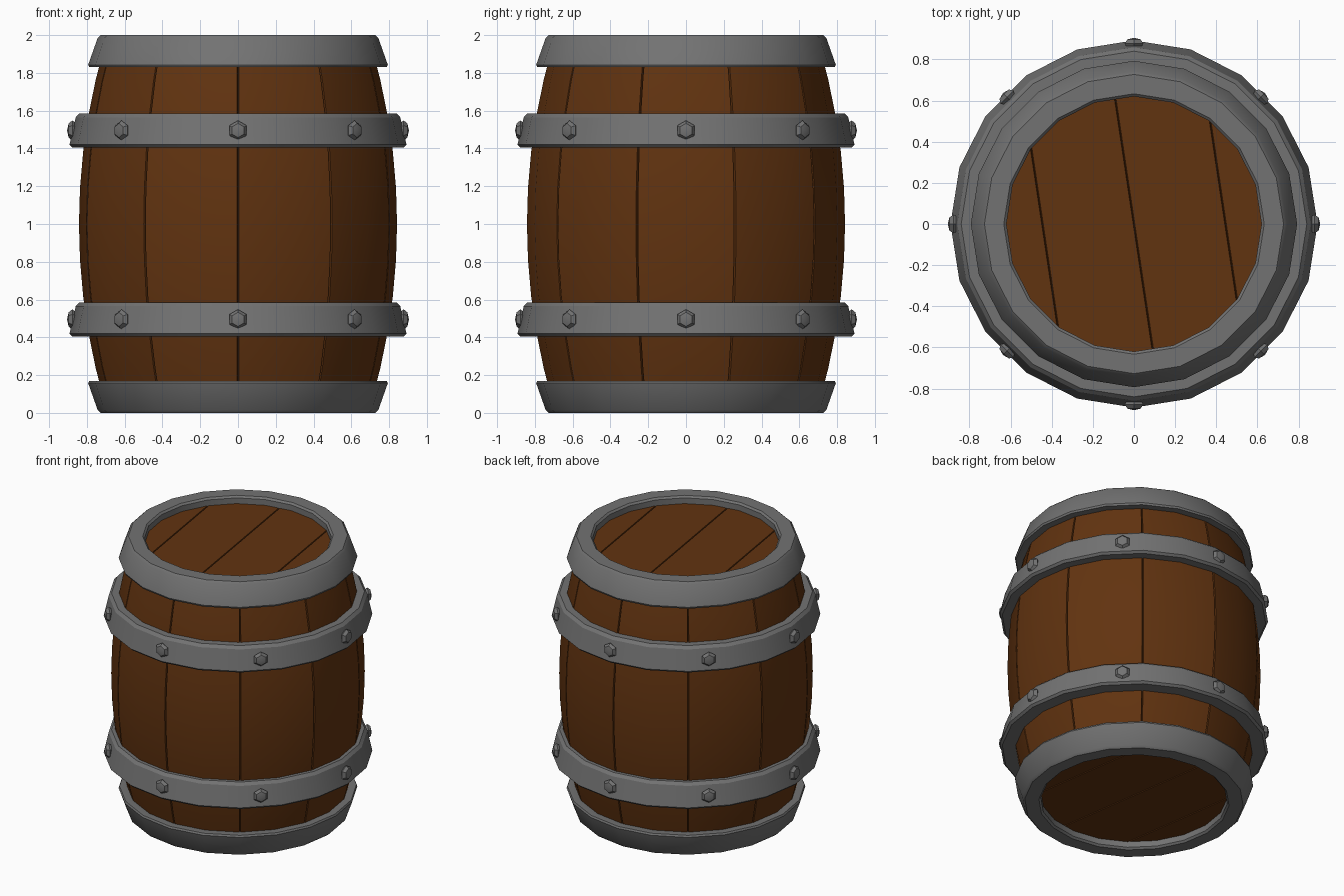
import bpy, bmesh
from math import sin, cos, pi, radians
from mathutils import Matrix, Vector

if "Cube" in bpy.data.objects:
    bpy.data.objects.remove(bpy.data.objects["Cube"], do_unlink=True)

SIDES = 20
STAVES = 10


def material(name, color):
    m = bpy.data.materials.new(name)
    m.use_nodes = True
    m.diffuse_color = color
    m.node_tree.nodes["Principled BSDF"].inputs["Base Color"].default_value = color
    return m


wood = material("brown wood", (0.12, 0.033, 0.005, 1))
iron = material("grey iron", (0.17, 0.17, 0.17, 1))


def finish(name, bm, mat, angle=30):
    """Turn a bmesh into a smooth-shaded object with sharp creases."""
    mesh = bpy.data.meshes.new(name)
    bm.to_mesh(mesh)
    bm.free()
    mesh.materials.append(mat)
    ob = bpy.data.objects.new(name, mesh)
    bpy.context.scene.collection.objects.link(ob)
    bpy.ops.object.select_all(action="DESELECT")
    ob.select_set(True)
    bpy.context.view_layer.objects.active = ob
    bpy.ops.object.shade_smooth_by_angle(angle=radians(angle))
    return ob


def ring(name, profile):
    """Sweep a closed (radius, z) profile around the z axis."""
    bm = bmesh.new()
    loops = []
    for i in range(SIDES):
        a = 2 * pi * i / SIDES
        loops.append([bm.verts.new((r * cos(a), r * sin(a), z)) for r, z in profile])
    n = len(profile)
    for i in range(SIDES):
        p, q = loops[i], loops[(i + 1) % SIDES]
        for j in range(n):
            k = (j + 1) % n
            bm.faces.new((p[j], q[j], q[k], p[k]))
    bmesh.ops.recalc_face_normals(bm, faces=bm.faces)
    return finish(name, bm, iron)


def bulge(z):
    return 0.842 - 0.152 * (z - 1) ** 2


def stave(index):
    """One bowed plank whose long edges dip into a narrow seam."""
    half = pi / STAVES
    mid = -pi / 2 + half * (2 * index + 1)
    columns = [(-half, 0.018), (-half + 0.006, 0), (0, 0), (half - 0.006, 0), (half, 0.018)]
    bm = bmesh.new()
    rows = []
    for step in range(11):
        z = 0.05 + 0.19 * step
        rows.append([bm.verts.new(((bulge(z) - dip) * cos(mid + a),
                                   (bulge(z) - dip) * sin(mid + a), z))
                     for a, dip in columns])
    for low, high in zip(rows, rows[1:]):
        for j in range(len(columns) - 1):
            bm.faces.new((low[j], low[j + 1], high[j + 1], high[j]))
    finish(f"stave_{index + 1}", bm, wood)


def lid(name, z, up):
    """Round end board, scored with three plank seams."""
    bm = bmesh.new()
    bmesh.ops.create_circle(bm, cap_ends=True, segments=SIDES, radius=0.66)
    across = Vector((0.989, 0.148, 0))
    for seam in (-0.44, 0, 0.44):
        for shift in (-0.004, 0, 0.004):
            geom = bm.verts[:] + bm.edges[:] + bm.faces[:]
            bmesh.ops.bisect_plane(bm, geom=geom, plane_co=across * (seam + shift),
                                   plane_no=across, dist=1e-5)
        for v in bm.verts:
            if abs(v.co.dot(across) - seam * across.length_squared) < 1e-3:
                v.co.z = -0.012 * up
    for f in bm.faces:
        f.normal_update()
        if f.normal.z * up < 0:
            f.normal_flip()
    bmesh.ops.translate(bm, verts=bm.verts, vec=(0, 0, z))
    finish(name, bm, wood)


def rivets(name, z):
    """Eight squashed six-sided studs around a hoop."""
    bm = bmesh.new()
    for i in range(8):
        a = i * pi / 4
        radius = 0.877 if i % 2 == 0 else 0.872
        place = (Matrix.Rotation(a, 4, "Z") @ Matrix.Translation((radius, 0, z))
                 @ Matrix.Rotation(pi / 2, 4, "Y") @ Matrix.Rotation(pi / 2, 4, "Z")
                 @ Matrix.Diagonal((0.053, 0.053, 0.028, 1)))
        bmesh.ops.create_uvsphere(bm, u_segments=6, v_segments=4, radius=1, matrix=place)
    finish(name, bm, iron, 40)


# Wooden body
for i in range(STAVES):
    stave(i)
lid("top_lid", 1.945, 1)
lid("bottom_lid", 0.055, -1)

# Flared end rims, the lower one mirrored
rim = [(0.62, 1.86), (0.62, 1.987), (0.633, 2.0), (0.727, 2.0), (0.743, 1.985),
       (0.793, 1.843), (0.787, 1.83), (0.70, 1.83)]
ring("top_rim", rim)
ring("bottom_rim", [(r, 2 - z) for r, z in rim])

# Riveted middle hoops
hoop = [(0.77, 0.405), (0.877, 0.405), (0.892, 0.42), (0.859, 0.565),
        (0.84, 0.585), (0.77, 0.585)]
for name, lift in (("lower", 0), ("upper", 1)):
    ring(f"{name}_hoop", [(r, z + lift) for r, z in hoop])
    rivets(f"{name}_hoop_rivets", 0.495 + lift)
